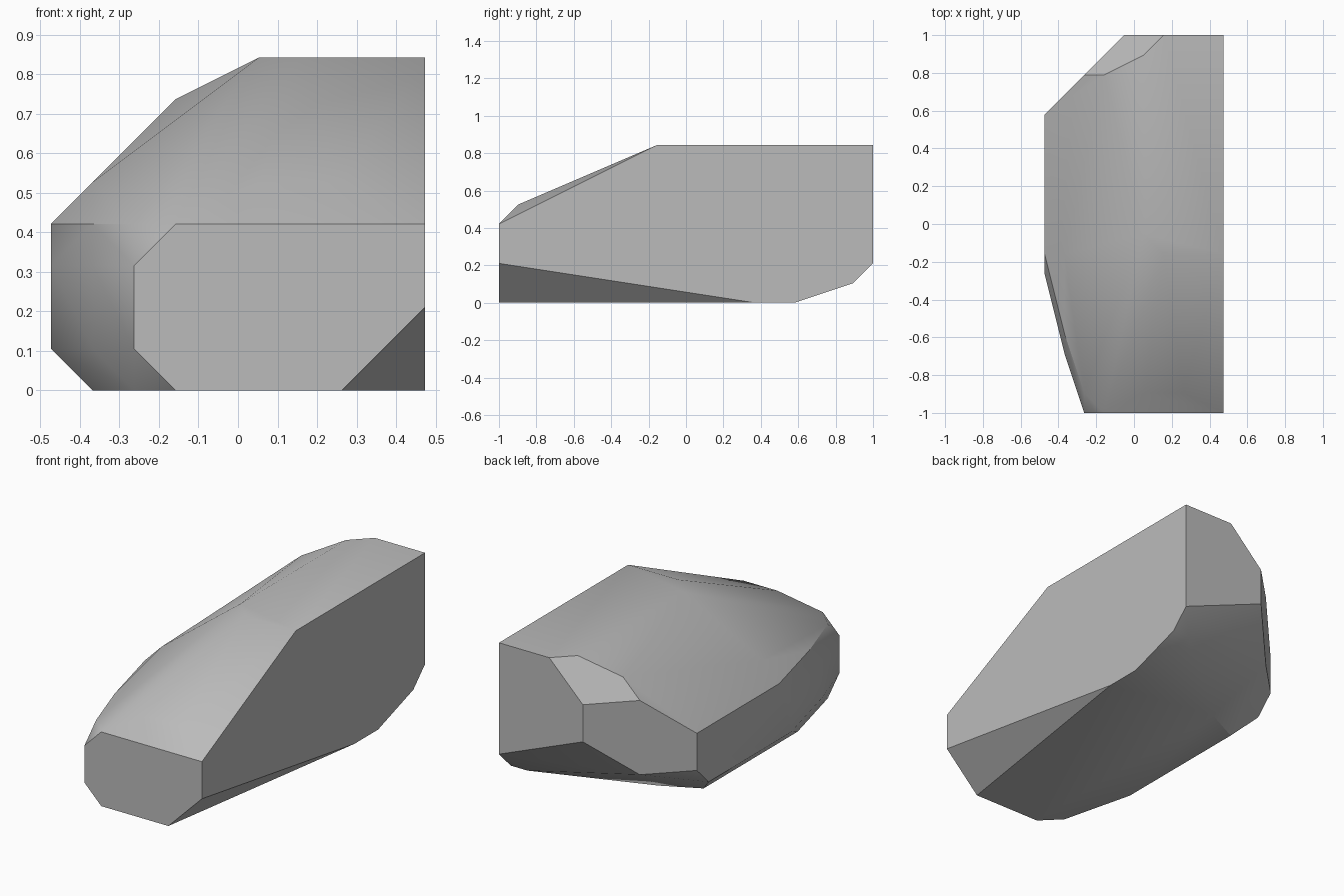
import bpy
import bmesh
import math
from mathutils import Vector

# Remove only the default cube
default_cube = bpy.data.objects.get("Cube")
if default_cube:
    bpy.data.objects.remove(default_cube, do_unlink=True)

# The boulder is carved on a regular lattice
WIDTH, LENGTH = 9, 19
STEP = 2 / LENGTH


def flat_material(name, shade):
    """Single plain grey stone colour."""
    material = bpy.data.materials.new(name)
    material.use_nodes = True
    colour = (shade, shade, shade, 1)
    material.diffuse_color = colour
    shader = material.node_tree.nodes["Principled BSDF"]
    shader.inputs["Base Color"].default_value = colour
    shader.inputs["Roughness"].default_value = 0.9
    return material


def lattice_point(across, along, level):
    """Convert lattice steps to a centred position."""
    return Vector((across - WIDTH / 2, along - LENGTH / 2, level)) * STEP


def build_rock(name, contours, material):
    """Wrap a faceted convex skin around stacked contour corners."""
    mesh = bpy.data.meshes.new(name)
    bm = bmesh.new()
    for level, corners in enumerate(contours):
        for across, along in corners:
            bm.verts.new(lattice_point(across, along, level))
    hull = bmesh.ops.convex_hull(bm, input=list(bm.verts))
    unused = set(hull["geom_interior"]) | set(hull["geom_unused"])
    loose = [item for item in unused if isinstance(item, bmesh.types.BMVert)]
    bmesh.ops.delete(bm, geom=loose, context="VERTS")

    # Merge coplanar triangles into clean facets
    bmesh.ops.dissolve_limit(
        bm, angle_limit=math.radians(1), verts=list(bm.verts), edges=list(bm.edges)
    )
    bmesh.ops.recalc_face_normals(bm, faces=list(bm.faces))
    bm.to_mesh(mesh)
    bm.free()
    mesh.materials.append(material)

    rock = bpy.data.objects.new(name, mesh)
    bpy.context.scene.collection.objects.link(rock)
    return rock


# Corner outlines, one per height level from the ground up
base = [(3, 0), (7, 0), (9, 13), (9, 15), (3, 14), (1, 13), (1, 5), (2, 1)]
undercut = [(2, 0), (1, 3), (0, 7), (0, 14), (8, 18), (9, 18)]
lower_side = [(9, 0), (9, 19), (2, 17), (0, 15)]
nose_side = [(2, 0), (1, 3), (0, 7)]
shoulder = [(3, 0), (9, 0), (2, 1), (1, 4), (0, 8), (0, 15), (4, 19)]
front_brow = [(5, 1), (7, 1), (1, 8)]
rear_corner = [(2, 17), (4, 19)]
rear_bevel = [(3, 17)]
crown = [(9, 8), (6, 8), (5, 9), (5, 18), (6, 19), (9, 19)]

contours = [
    base, undercut, lower_side, nose_side, shoulder,
    front_brow, rear_corner, rear_bevel, crown,
]
rock = build_rock("rock_half", contours, flat_material("stone_grey", 0.5))

# Smooth the shallow facets and keep the cut edges crisp
bpy.ops.object.select_all(action="DESELECT")
rock.select_set(True)
bpy.context.view_layer.objects.active = rock
bpy.ops.object.shade_smooth_by_angle(angle=math.radians(30))
